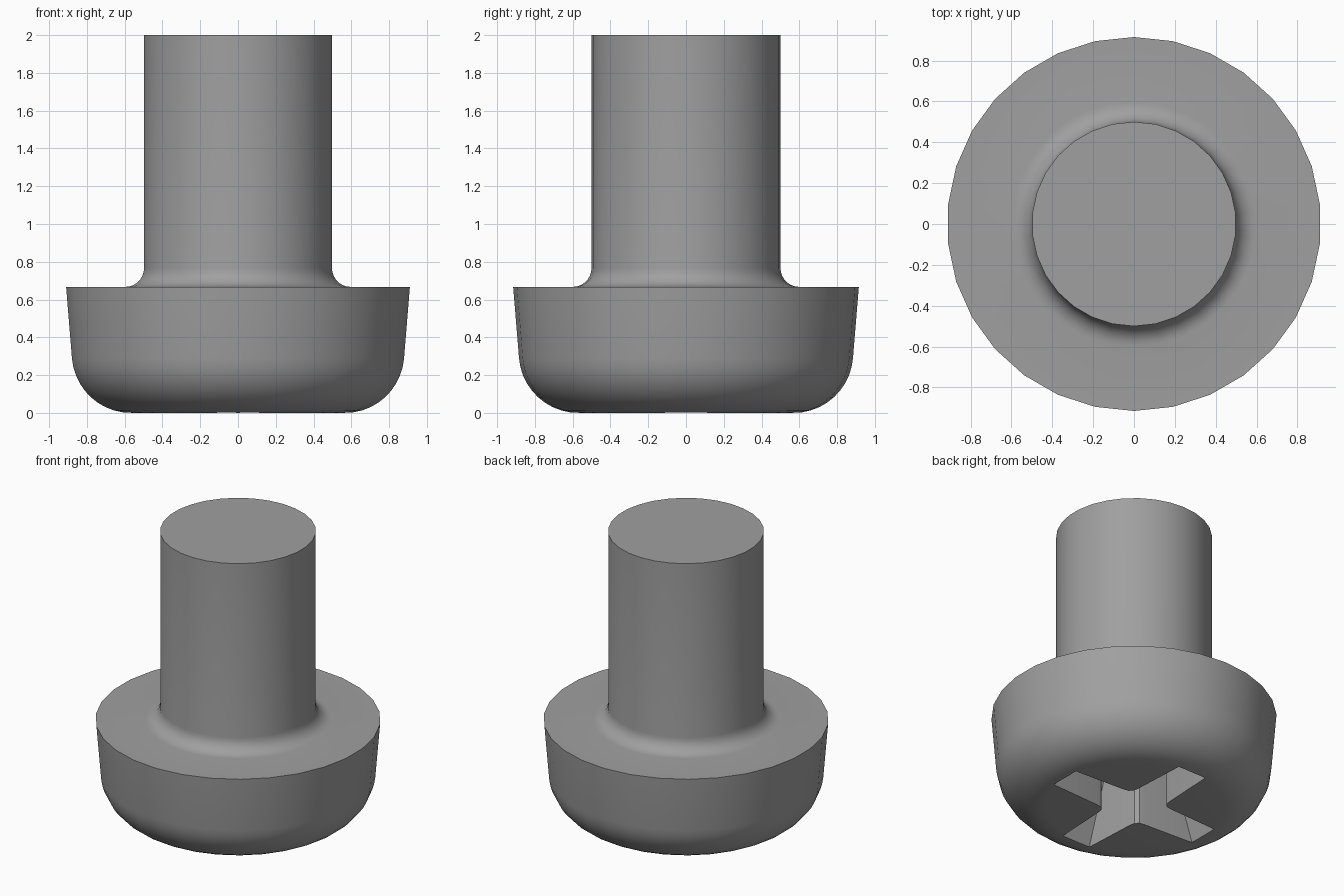
import bpy, bmesh, math

if "Cube" in bpy.data.objects:
    bpy.data.objects.remove(bpy.data.objects["Cube"])

SEGMENTS = 30


def arc(cx, cz, r, start, end, steps):
    """Points of a circular arc in the r-z plane, angles in degrees."""
    pts = []
    for i in range(steps + 1):
        a = math.radians(start + (end - start) * i / steps)
        pts.append((cx + r * math.cos(a), cz + r * math.sin(a)))
    return pts


def make_object(name, loops):
    """Skin a stack of equal-length closed loops and cap both ends."""
    bm = bmesh.new()
    rings = [[bm.verts.new(p) for p in loop] for loop in loops]
    n = len(rings[0])
    for low, high in zip(rings, rings[1:]):
        for i in range(n):
            j = (i + 1) % n
            bm.faces.new((low[i], low[j], high[j], high[i]))
    bm.faces.new(rings[0][::-1])
    bm.faces.new(rings[-1])
    bmesh.ops.recalc_face_normals(bm, faces=bm.faces)
    mesh = bpy.data.meshes.new(name)
    bm.to_mesh(mesh)
    bm.free()
    obj = bpy.data.objects.new(name, mesh)
    bpy.context.collection.objects.link(obj)
    return obj


steel = bpy.data.materials.new("grey steel")
steel.diffuse_color = (0.35, 0.35, 0.35, 1)
steel.use_nodes = True
steel.node_tree.nodes["Principled BSDF"].inputs["Base Color"].default_value = steel.diffuse_color

# Screw body: rounded head edge, tapered head side, fillet, shank
profile = arc(0.57, 0.315, 0.315, -90, -5, 10)
profile += [(0.915, 0.667)]
profile += arc(0.60, 0.767, 0.10, 270, 180, 7)
profile += [(0.50, 2.0)]


def ring(r, z):
    angles = [math.pi / 2 + math.tau * i / SEGMENTS for i in range(SEGMENTS)]
    return [(r * math.cos(a), r * math.sin(a), z) for a in angles]


screw = make_object("screw", [ring(r, z) for r, z in profile])
screw.data.materials.append(steel)


# Cross recess: four arms narrowing outward, with end walls leaning inward
def cross(tip, z):
    half = 0.13 - (tip - 0.2) * 0.05
    arm = [(tip, -half), (tip, half), (0.2, 0.13), (0.16, 0.137),
           (0.137, 0.16), (0.13, 0.2)]
    pts = []
    for k in range(4):
        c, s = ((1, 0), (0, 1), (-1, 0), (0, -1))[k]
        pts += [(x * c - y * s, x * s + y * c, z) for x, y in arm]
    return pts


cutter = make_object("recess_cutter", [cross(0.595, -0.05), cross(0.42, 0.5)])
cutter.data.materials.append(steel)
cutter.hide_render = True

# Cut the recess into the head
bpy.context.view_layer.objects.active = screw
screw.select_set(True)
cut = screw.modifiers.new("recess", 'BOOLEAN')
cut.operation = 'DIFFERENCE'
cut.solver = 'EXACT'
cut.object = cutter
bpy.ops.object.modifier_apply(modifier=cut.name)
bpy.data.objects.remove(cutter)

bpy.ops.object.shade_smooth_by_angle(angle=math.radians(30))
